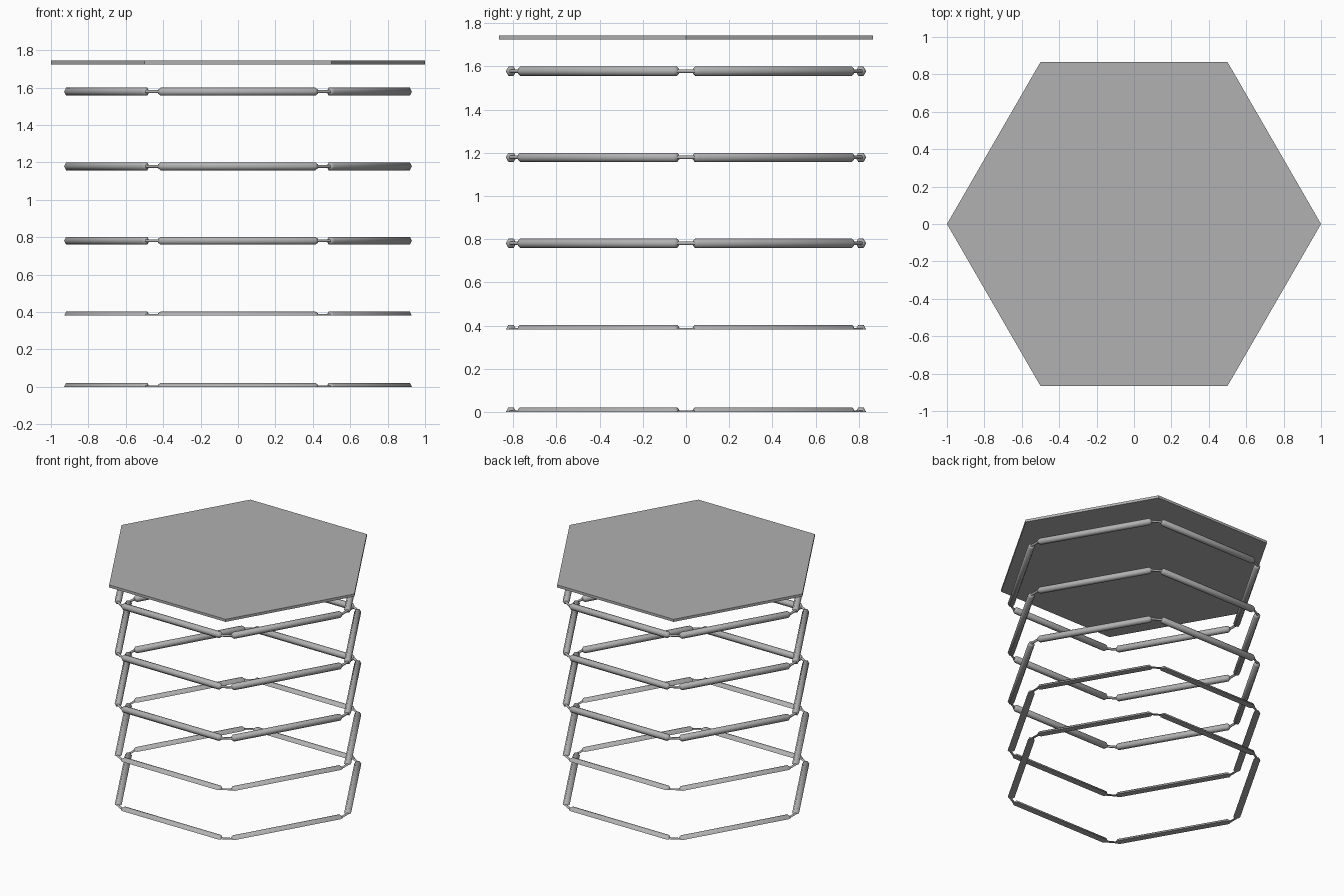
import bpy, bmesh
from math import pi, cos, sin, radians
from mathutils import Matrix, Vector

if "Cube" in bpy.data.objects:
    bpy.data.objects.remove(bpy.data.objects["Cube"])

APOTHEM = 0.81
HALF = 0.427      # half length of one tube
R = 0.0245        # tube radius (hexagonal section, corners pointing sideways)
SIDES = 6

grey = bpy.data.materials.new("dark_grey")
grey.diffuse_color = (0.44, 0.44, 0.44, 1)
grey.use_nodes = True
grey.node_tree.nodes["Principled BSDF"].inputs["Base Color"].default_value = grey.diffuse_color


def lathe_bar(bm, profile, matrix):
    """Closed bar along local X from (x, radius) points."""
    rings = []
    for x, r in profile:
        rings.append([bm.verts.new(matrix @ Vector((x, r * cos(2 * pi * i / SIDES),
                                                    r * sin(2 * pi * i / SIDES))))
                      for i in range(SIDES)])
    for a, b in zip(rings, rings[1:]):
        for i in range(SIDES):
            j = (i + 1) % SIDES
            bm.faces.new((a[i], a[j], b[j], b[i]))
    bm.faces.new(rings[0][::-1])
    bm.faces.new(rings[-1])


def make_object(name, bm, smooth=False):
    bmesh.ops.recalc_face_normals(bm, faces=bm.faces[:])
    mesh = bpy.data.meshes.new(name)
    bm.to_mesh(mesh)
    bm.free()
    mesh.materials.append(grey)
    obj = bpy.data.objects.new(name, mesh)
    bpy.context.collection.objects.link(obj)
    if smooth:
        bpy.context.view_layer.objects.active = obj
        obj.select_set(True)
        bpy.ops.object.shade_smooth_by_angle(angle=radians(65))
        obj.select_set(False)
    return obj


def light_ring(name, z, half_section=False):
    bm = bmesh.new()
    tube = [(-HALF, 0.013), (-HALF + 0.014, R), (HALF - 0.014, R), (HALF, 0.013)]
    # corner links run straight between neighbouring tube ends
    corner_x = APOTHEM * cos(pi / 6) + HALF * sin(pi / 6)
    gap = APOTHEM * sin(pi / 6) - HALF * cos(pi / 6) + 0.004
    link = [(-gap, 0.009), (gap, 0.009)]
    for k in range(6):
        side = Matrix.Rotation(k * pi / 3, 4, 'Z')
        lathe_bar(bm, tube, side @ Matrix.Translation((0, -APOTHEM, 0)))
        lathe_bar(bm, link, side @ Matrix.Translation((corner_x, 0, 0))
                  @ Matrix.Rotation(pi / 2, 4, 'Z'))
    if half_section:
        # keep the upper half and close the flat underside
        geom = bm.verts[:] + bm.edges[:] + bm.faces[:]
        bmesh.ops.bisect_plane(bm, geom=geom, dist=1e-5, plane_co=(0, 0, 0),
                               plane_no=(0, 0, 1), clear_inner=True)
        bmesh.ops.holes_fill(bm, edges=[e for e in bm.edges if e.is_boundary], sides=0)
    obj = make_object(name, bm, smooth=True)
    obj.location.z = z
    return obj


# Stacked hexagonal rings: two half-section ones below, three full ones above
light_ring("lower_half_ring_1", 0.0, True)
light_ring("lower_half_ring_2", 0.382, True)
for i, z in enumerate((0.781, 1.179, 1.578)):
    light_ring(f"round_ring_{i + 1}", z)

# Hexagonal top plate with corners on the X axis
bm = bmesh.new()
bmesh.ops.create_cone(bm, cap_ends=True, segments=6, radius1=1, radius2=1, depth=0.02,
                      matrix=Matrix.Translation((0, 0, 1.734)))
if max(v.co.x for v in bm.verts) < 0.99:
    bmesh.ops.rotate(bm, verts=bm.verts[:], cent=(0, 0, 0), matrix=Matrix.Rotation(pi / 6, 3, 'Z'))
make_object("top_plate", bm)
